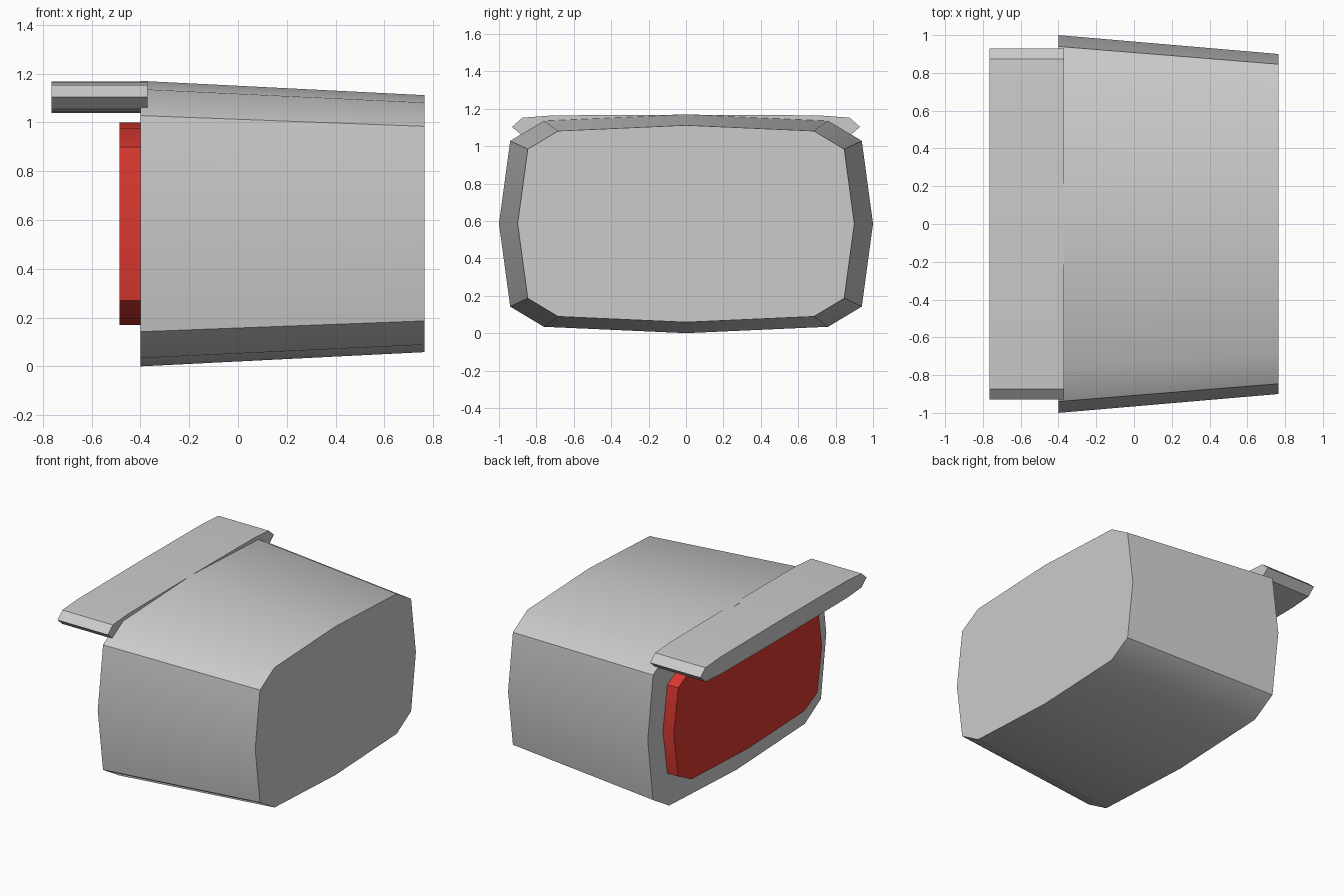
import bpy, bmesh, math

if "Cube" in bpy.data.objects:
    bpy.data.objects.remove(bpy.data.objects["Cube"])


def material(name, rgb):
    m = bpy.data.materials.new(name)
    m.diffuse_color = (*rgb, 1.0)
    m.use_nodes = True
    m.node_tree.nodes["Principled BSDF"].inputs["Base Color"].default_value = m.diffuse_color
    return m


grey = material("light grey", (0.60, 0.60, 0.60))
red = material("red", (0.70, 0.04, 0.03))

# Shared rounded-box cross-section (y, z), unit half-size, one quarter
QUARTER = [(0, 1), (0.76, 0.942), (0.94, 0.757), (1, 0)]
half = QUARTER + [(y, -z) for y, z in QUARTER[-2::-1]]
OUTLINE = half + [(-y, z) for y, z in half[-2:0:-1]]


def loft(name, mat, x0, x1, width, height, z, taper=1.0):
    """Extrude the outline along x, scaling the far end by taper."""
    bm = bmesh.new()
    rings = [[bm.verts.new((x, y * width * s, z + h * height * s)) for y, h in OUTLINE]
             for x, s in ((x0, 1.0), (x1, taper))]
    n = len(OUTLINE)
    for i in range(n):
        j = (i + 1) % n
        bm.faces.new((rings[0][i], rings[0][j], rings[1][j], rings[1][i]))
    for ring in rings:
        bm.faces.new(ring)
    bmesh.ops.recalc_face_normals(bm, faces=bm.faces)
    mesh = bpy.data.meshes.new(name)
    bm.to_mesh(mesh)
    bm.free()
    mesh.materials.append(mat)
    ob = bpy.data.objects.new(name, mesh)
    bpy.context.collection.objects.link(ob)
    bpy.ops.object.select_all(action='DESELECT')
    ob.select_set(True)
    bpy.context.view_layer.objects.active = ob
    bpy.ops.object.shade_smooth_by_angle(angle=math.radians(30))
    return ob


# Tapered main housing
loft("housing", grey, -0.40, 0.765, 1.0, 0.585, 0.585, taper=0.9)
# Red lens on the wide end
loft("lens", red, -0.485, -0.40, 0.83, 0.415, 0.585)
# Flat visor overhanging the lens
loft("visor", grey, -0.765, -0.37, 0.93, 0.065, 1.103)
